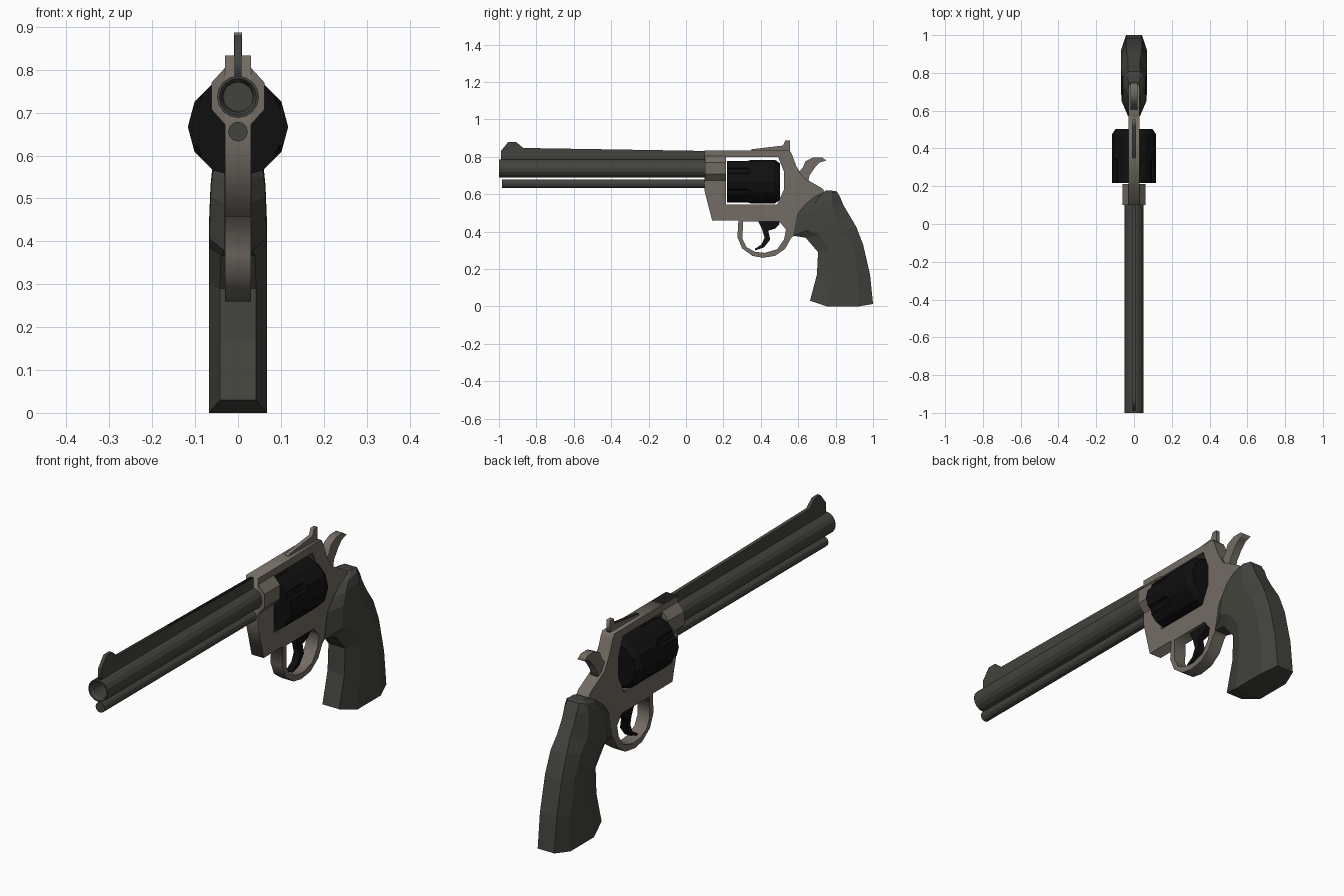
import bpy, bmesh, math
from mathutils import Matrix

if "Cube" in bpy.data.objects:
    bpy.data.objects.remove(bpy.data.objects["Cube"])


def material(name, rgb):
    m = bpy.data.materials.new(name)
    m.diffuse_color = (*rgb, 1)
    m.use_nodes = True
    m.node_tree.nodes["Principled BSDF"].inputs["Base Color"].default_value = m.diffuse_color
    return m


STEEL = material("warm_grey_steel", (0.17, 0.15, 0.125))
DARK = material("dark_olive_grey", (0.055, 0.056, 0.047))
BLACK = material("near_black", (0.005, 0.005, 0.005))


def finish(name, bm, mat):
    bmesh.ops.recalc_face_normals(bm, faces=bm.faces)
    me = bpy.data.meshes.new(name)
    bm.to_mesh(me)
    bm.free()
    me.materials.append(mat)
    ob = bpy.data.objects.new(name, me)
    bpy.context.collection.objects.link(ob)
    return ob


def loft(bm, rings):
    """Skin a list of equal-length point rings and cap both ends."""
    vs = [[bm.verts.new(p) for p in r] for r in rings]
    n = len(vs[0])
    for a, b in zip(vs, vs[1:]):
        for i in range(n):
            j = (i + 1) % n
            bm.faces.new((a[i], a[j], b[j], b[i]))
    bm.faces.new(vs[0])
    bm.faces.new(vs[-1])


def ring(n, r, y, x=0, z=0):
    return [(x + r * math.cos(2 * math.pi * i / n), y,
             z + r * math.sin(2 * math.pi * i / n)) for i in range(n)]


def lathe(name, prof, n, z, mat):
    """Turn (radius, y) points about a lengthwise axis at height z."""
    bm = bmesh.new()
    loft(bm, [ring(n, r, y, 0, z) for r, y in prof])
    return finish(name, bm, mat)


def plate(name, loops, half, mat):
    """Side profile in (y, z), later loops are holes, extruded to x = +-half."""
    cu = bpy.data.curves.new(name, 'CURVE')
    cu.dimensions = '2D'
    cu.fill_mode = 'BOTH'
    cu.extrude = half
    for pts in loops:
        s = cu.splines.new('POLY')
        s.points.add(len(pts) - 1)
        for p, (y, z) in zip(s.points, pts):
            p.co = (y, z, 0, 1)
        s.use_cyclic_u = True
    tmp = bpy.data.objects.new(name + "_curve", cu)
    bpy.context.collection.objects.link(tmp)
    bpy.context.view_layer.update()
    me = tmp.evaluated_get(bpy.context.evaluated_depsgraph_get()).to_mesh()
    bm = bmesh.new()
    bm.from_mesh(me)
    bpy.data.objects.remove(tmp)
    bmesh.ops.remove_doubles(bm, verts=bm.verts, dist=1e-5)
    bm.transform(Matrix(((0, 0, 1, 0), (1, 0, 0, 0), (0, 1, 0, 0), (0, 0, 0, 1))))
    return finish(name, bm, mat)


# Frame with cylinder window and trigger guard opening
outline = [(.10, .833), (.555, .833), (.567, .812), (.59, .75), (.625, .69), (.73, .63),
           (.76, .58), (.65, .42), (.572, .374), (.56, .362), (.53, .308), (.476, .27),
           (.41, .26), (.355, .27), (.30, .31), (.275, .37), (.28, .458), (.14, .458),
           (.10, .614)]
window = [(.214, .80), (.492, .80), (.524, .72), (.524, .625), (.487, .544), (.214, .544)]
guard = [(.305, .453), (.302, .36), (.325, .315), (.37, .292), (.42, .286),
         (.487, .305), (.524, .357), (.535, .41), (.50, .453)]
plate("frame", [outline, window, guard], .03, STEEL)

# Faceted collar round the rear of the barrel
half = [(.03, .805), (.062, .77), (.062, .708), (.03, .672)]
section = half + [(-x, z) for x, z in reversed(half)]
bm = bmesh.new()
loft(bm, [[(x, y, z) for x, z in section] for y in (.101, .213)])
finish("barrel_collar", bm, STEEL)

# Barrel with open bore, top rib with front sight, ejector rod
lathe("barrel", [(.034, -.88), (.036, -.985), (.043, -1), (.049, -1), (.049, .11)],
      16, .737, DARK)
plate("rib_and_front_sight",
      [[(-.99, .77), (-.99, .83), (-.95, .88), (-.91, .88), (-.87, .847),
        (.11, .831), (.11, .77)]], .008, DARK)
lathe("ejector_rod", [(.023, -.985), (.023, .11)], 12, .656, DARK)

# Cylinder with six flutes cut into its front half
cyl = lathe("cylinder", [(.117, .218), (.117, .475), (.098, .502)], 12, .667, BLACK)
bm = bmesh.new()
for k in range(6):
    a = math.radians(30 + 60 * k)
    cx, cz = .133 * math.cos(a), .667 + .133 * math.sin(a)
    loft(bm, [ring(8, r, y, cx, cz) for r, y in ((.03, .20), (.03, .33), (.017, .35))])
cutter = finish("flute_cutter", bm, BLACK)
cutter.hide_render = True
cutter.hide_viewport = True
cutter.display_type = 'WIRE'
mod = cyl.modifiers.new("flutes", 'BOOLEAN')
mod.operation = 'DIFFERENCE'
mod.solver = 'EXACT'
mod.object = cutter

# Rear sight, hammer and trigger
plate("rear_sight", [[(.35, .825), (.35, .84), (.52, .86), (.53, .887), (.555, .887),
                      (.555, .825)]], .009, STEEL)
plate("hammer", [[(.58, .69), (.625, .743), (.64, .777), (.68, .797), (.727, .797),
                  (.75, .78), (.717, .77), (.69, .743), (.66, .70), (.65, .65),
                  (.60, .65)]], .018, STEEL)
plate("trigger", [[(.38, .465), (.50, .465), (.50, .44), (.475, .415), (.44, .405),
                   (.45, .357), (.417, .315), (.37, .30), (.368, .308), (.403, .33),
                   (.42, .367), (.408, .41)]], .015, BLACK)

# Grip: eight-sided sections (front y, z, back y, z, half width, edge half width)
sections = [(.663, .03, 1.0, .013, .068, .042), (.70, .17, .984, .17, .068, .042),
            (.706, .29, .947, .33, .068, .042), (.64, .367, .91, .426, .068, .04),
            (.572, .378, .875, .485, .067, .032), (.594, .49, .84, .544, .064, .032),
            (.636, .544, .826, .58, .06, .032), (.69, .587, .807, .614, .05, .03),
            (.75, .62, .79, .618, .032, .024)]
rings = []
for i, (fy, fz, by, bz, w, e) in enumerate(sections):
    side = []
    for t, x in ((0, e), (.27, w), (.77, w), (1, e)):
        z = fz + (bz - fz) * t
        if i == 0 and 0 < t < 1:
            z = 0          # butt drops to the ground between its ends
        side.append((x, fy + (by - fy) * t, z))
    rings.append(side + [(-x, y, z) for x, y, z in reversed(side)])
bm = bmesh.new()
loft(bm, rings)
# split the bent butt cap into planar strips
butt = [f for f in bm.faces if len(f.verts) == 8 and f.calc_center_median().z < .1]
bmesh.ops.delete(bm, geom=butt, context='FACES_ONLY')
bm.verts.ensure_lookup_table()
for i in range(3):
    bm.faces.new([bm.verts[k] for k in (i, i + 1, 6 - i, 7 - i)])
finish("grip", bm, DARK)
